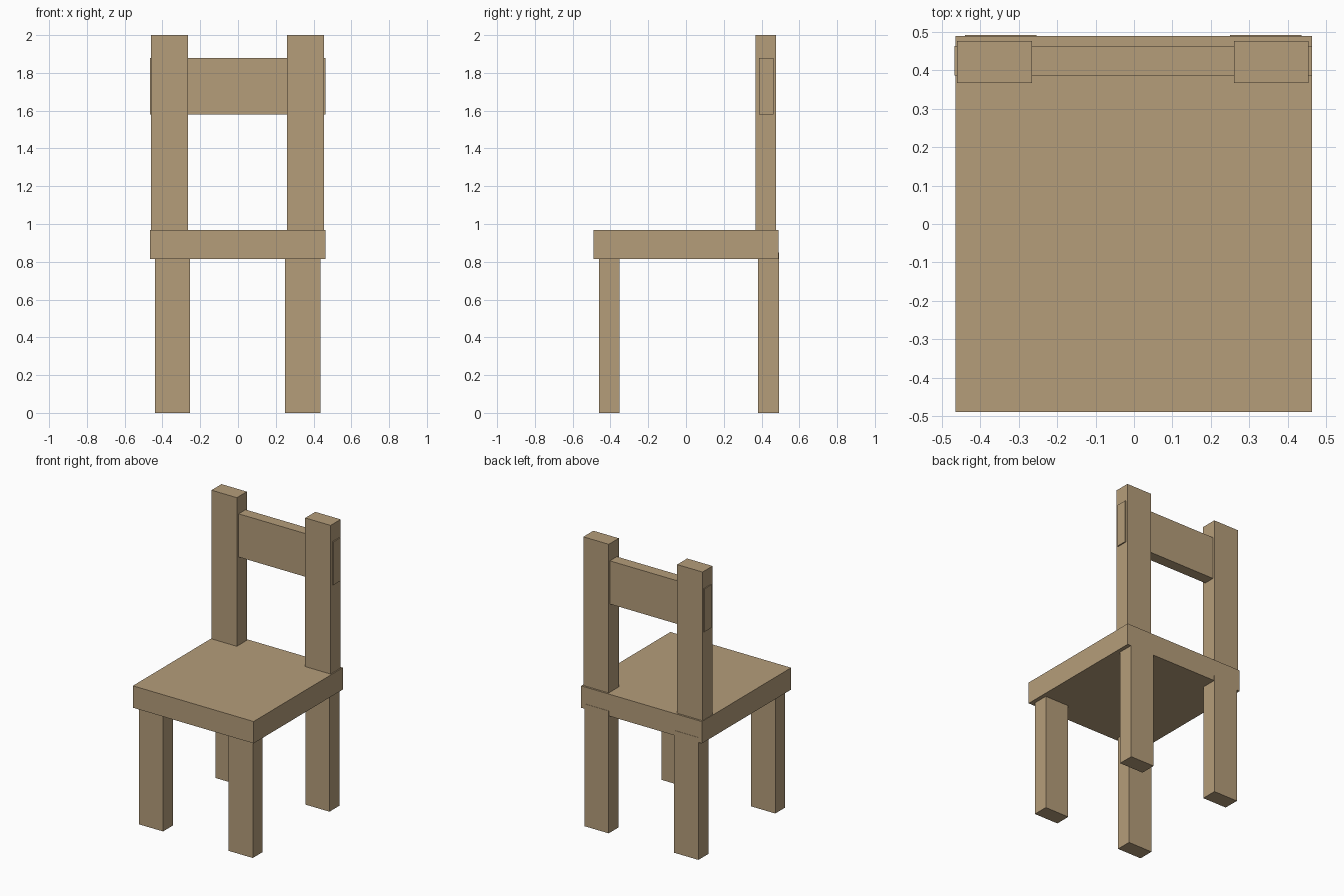
import bpy

if "Cube" in bpy.data.objects:
    bpy.data.objects.remove(bpy.data.objects["Cube"])

wood = bpy.data.materials.new("light wood")
wood.diffuse_color = (0.462, 0.337, 0.195, 1)
wood.use_nodes = True
wood.node_tree.nodes["Principled BSDF"].inputs["Base Color"].default_value = wood.diffuse_color


def box(name, x, y, z):
    """Axis-aligned box from (min, max) ranges."""
    bpy.ops.mesh.primitive_cube_add(size=1)
    ob = bpy.context.object
    ob.name = name
    ranges = (x, y, z)
    lo = [r[0] for r in ranges]
    hi = [r[1] for r in ranges]
    for v in ob.data.vertices:
        v.co = [lo[i] if v.co[i] < 0 else hi[i] for i in range(3)]
    ob.data.materials.append(wood)
    return ob


# Seat slab
box("seat", (-0.465, 0.463), (-0.49, 0.49), (0.815, 0.967))

# Legs (tops sunk into the seat) and back posts, left and right
for side, leg_x, post_x in (("left", (-0.44, -0.254), (-0.461, -0.266)),
                            ("right", (0.25, 0.436), (0.26, 0.455))):
    box("front_leg_" + side, leg_x, (-0.46, -0.352), (0, 0.85))
    box("back_leg_" + side, leg_x, (0.382, 0.492), (0, 0.85))
    box("back_post_" + side, post_x, (0.367, 0.477), (0.95, 2.0))

# Back rail, passing through the posts
box("back_rail", (-0.467, 0.463), (0.387, 0.464), (1.58, 1.88))
